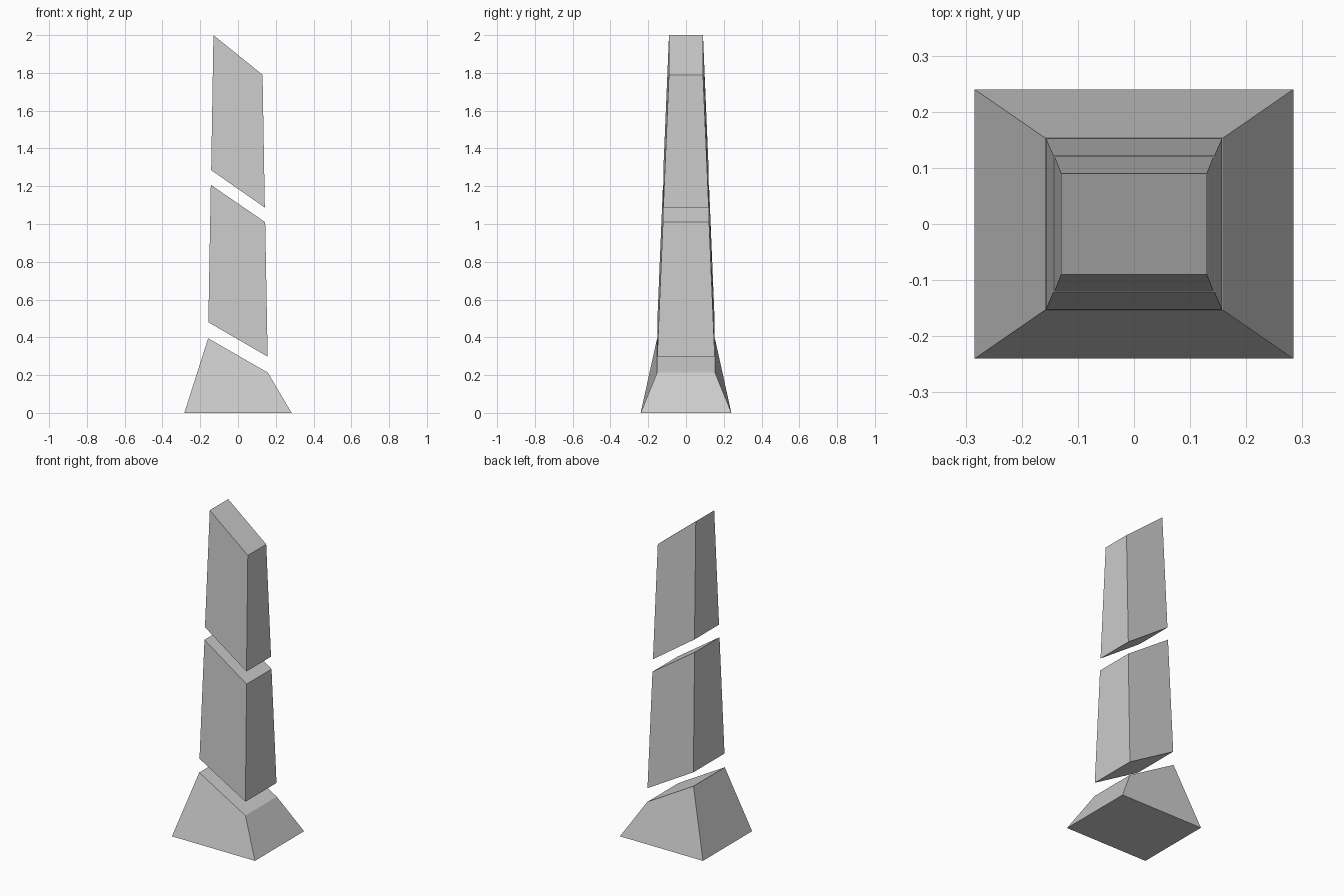
import bpy
import bmesh

cube = bpy.data.objects.get("Cube")
if cube:
    bpy.data.objects.remove(cube, do_unlink=True)

stone = bpy.data.materials.new("grey stone")
stone.use_nodes = True
grey = (0.6, 0.6, 0.6, 1)
stone.diffuse_color = grey
stone.node_tree.nodes["Principled BSDF"].inputs["Base Color"].default_value = grey


def block(name, bottom, top):
    """Tapered block; each end is (half width, half depth, z at right, z at left)."""
    bm = bmesh.new()
    rings = []
    for w, d, z_right, z_left in (bottom, top):
        corners = [(-w, -d, z_right), (w, -d, z_left), (w, d, z_left), (-w, d, z_right)]
        rings.append([bm.verts.new(c) for c in corners])
    low, high = rings
    bm.faces.new(low[::-1])
    bm.faces.new(high)
    for i in range(4):
        j = (i + 1) % 4
        bm.faces.new((low[i], low[j], high[j], high[i]))
    mesh = bpy.data.meshes.new(name)
    bm.to_mesh(mesh)
    bm.free()
    mesh.materials.append(stone)
    obj = bpy.data.objects.new(name, mesh)
    bpy.context.collection.objects.link(obj)


# Flared foot, then two slanted shaft pieces floating above it
block("base_block", (0.284, 0.24, 0, 0), (0.158, 0.153, 0.395, 0.213))
block("middle_block", (0.157, 0.152, 0.48, 0.298), (0.144, 0.122, 1.207, 1.01))
block("upper_block", (0.142, 0.12, 1.285, 1.087), (0.13, 0.09, 2.0, 1.79))
